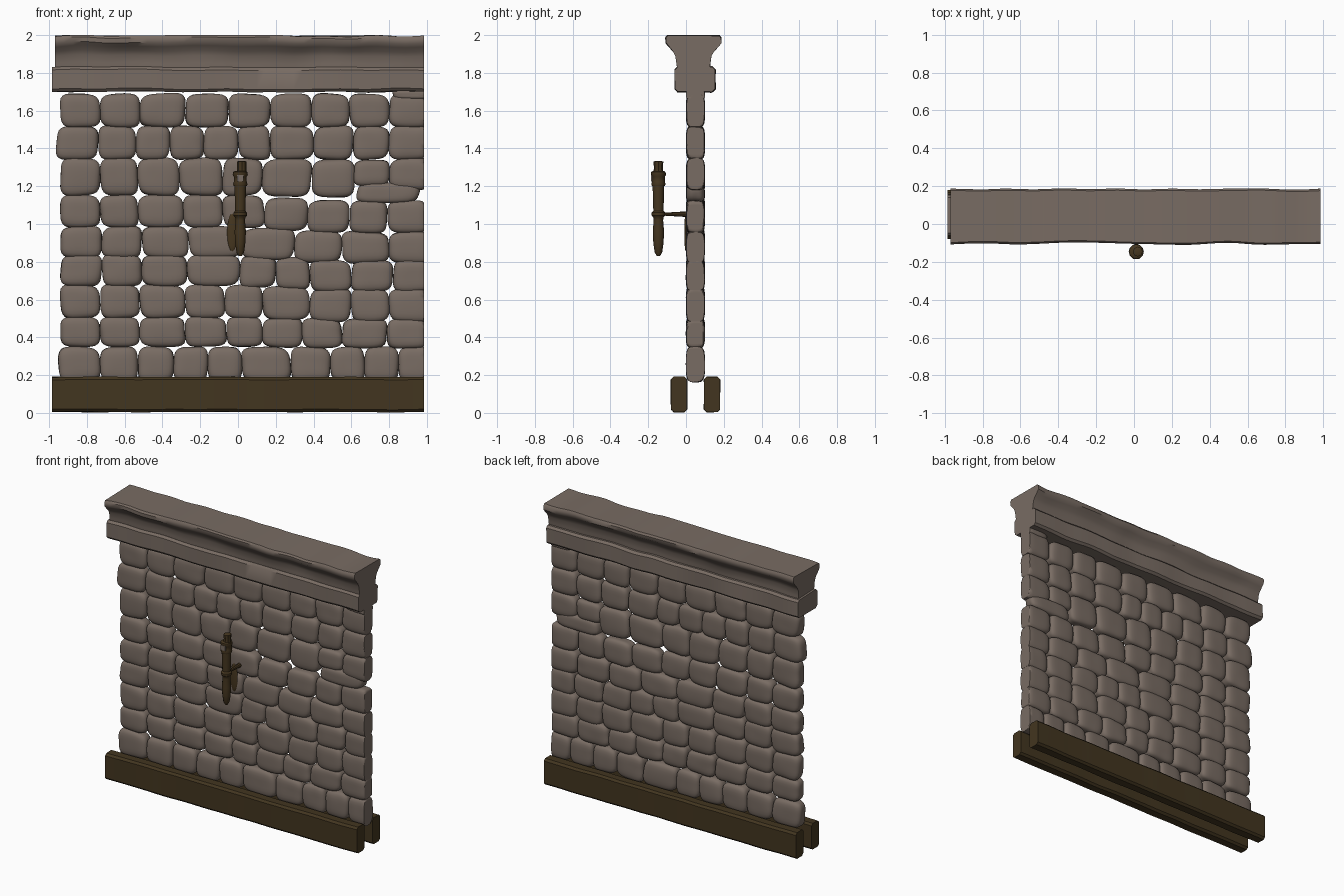
import bpy, bmesh, math, random
from mathutils import Vector, noise

random.seed(4)
if "Cube" in bpy.data.objects:
    bpy.data.objects.remove(bpy.data.objects["Cube"])

END = 0.985


def material(name, colour):
    m = bpy.data.materials.new(name)
    m.use_nodes = True
    m.diffuse_color = (*colour, 1)
    bsdf = m.node_tree.nodes["Principled BSDF"]
    bsdf.inputs["Base Color"].default_value = (*colour, 1)
    bsdf.inputs["Roughness"].default_value = 0.9
    return m


STONE = material("warm grey stone", (0.19, 0.15, 0.125))
WOOD = material("dark brown wood", (0.055, 0.036, 0.014))
TORCH = material("torch brown", (0.06, 0.037, 0.014))


def finish(name, bm, mat, angle=40):
    bmesh.ops.recalc_face_normals(bm, faces=bm.faces)
    mesh = bpy.data.meshes.new(name)
    bm.to_mesh(mesh)
    bm.free()
    mesh.materials.append(mat)
    ob = bpy.data.objects.new(name, mesh)
    bpy.context.collection.objects.link(ob)
    bpy.ops.object.select_all(action="DESELECT")
    ob.select_set(True)
    bpy.context.view_layer.objects.active = ob
    bpy.ops.object.shade_smooth_by_angle(angle=math.radians(angle))
    return ob


def add_stone(bm, x0, x1, z0, z1):
    """Pillow shaped stone, cut flat where it meets the end of the wall."""
    verts = bmesh.ops.create_cube(bm, size=2)["verts"]
    edges = {e for v in verts for e in v.link_edges}
    bmesh.ops.subdivide_edges(bm, edges=list(edges), cuts=7, use_grid_fill=True)
    bm.verts.ensure_lookup_table()
    shear, taper = random.uniform(-.06, .06), random.uniform(-.07, .07)
    seed = Vector([random.uniform(0, 50) for _ in range(3)])
    for v in bm.verts:
        if v.tag:
            continue
        c = v.co
        p = c / sum(abs(a) ** 4 for a in c) ** 0.25
        p *= 1 + 0.05 * noise.noise(p + seed)
        x = p.x + shear * p.z
        z = p.z * (1 + taper * p.x)
        v.co = ((x0 + x1) / 2 + x * (x1 - x0) / 2, 0.05 + p.y * 0.05,
                (z0 + z1) / 2 + z * (z1 - z0) / 2)
        v.co.x = min(v.co.x, END)
        v.tag = True


# Stone courses: bottom, top, droop at the right, joint positions (hundredths)
courses = [
    (16.5, 35, 0, [-95, -73, -53, -34, -16, 2, 28, 49, 67, 85, 103]),
    (35, 51, -1, [-94, -73, -52, -28, -6, 13, 34, 55, 79, 101]),
    (50, 68, -2, [-94, -73, -52, -28, -7, 13, 38, 60, 80, 102]),
    (67, 84, -3, [-94, -72, -51, -27, 1, 20, 38, 60, 82, 103]),
    (82, 99, -3, [-94, -72, -51, -26, 2, 30, 55, 80, 103]),
    (98, 115.5, -3, [-94, -73, -53, -29, -8, 14, 37, 59, 79, 101]),
    (115, 135, -1, [-94, -73, -53, -31, -8, 13, 39, 62]),
    (134, 152, 0, [-96, -74, -54, -36, -18, 0, 17, 40, 61, 80, 102]),
    (151, 169, 0, [-94, -73, -52, -28, -5, 17, 39, 59, 80, 102]),
]
for n, (low, high, droop, joints) in enumerate(courses, 1):
    bm = bmesh.new()
    for a, b in zip(joints, joints[1:]):
        d = droop * min(1, max(0, (a + b) / 100))
        add_stone(bm, a / 100, b / 100, (low + d) / 100, (high + d) / 100)
    finish(f"stone_course_{n}", bm, STONE, 60)

# Smaller filler stones at the right of the wall
bm = bmesh.new()
for box in [(.61, .80, 1.20, 1.34), (.80, 1.02, 1.18, 1.35),
            (.63, .96, 1.11, 1.22), (.82, 1.08, 1.66, 1.71)]:
    add_stone(bm, *box)
finish("filler_stones", bm, STONE, 60)


def extrude_profile(name, profile, x0, x1, mat, wobble, steps=40):
    """Sweep a closed (y, z) profile along x with a slightly uneven surface."""
    bm = bmesh.new()
    rings = []
    for i in range(steps + 1):
        x = x0 + (x1 - x0) * i / steps
        ring = []
        for y, z in profile:
            dy = wobble * noise.noise((x * 4, z * 5, y * 6))
            dz = wobble * noise.noise((x * 5, y * 6, z * 4 + 20))
            ring.append(bm.verts.new((x, y + dy, z + min(dz, 2.0 - z))))
        rings.append(ring)
    k = len(profile)
    for r, s in zip(rings, rings[1:]):
        for j in range(k):
            bm.faces.new((r[j], r[(j + 1) % k], s[(j + 1) % k], s[j]))
    bm.faces.new(rings[0])
    bm.faces.new(rings[-1])
    return finish(name, bm, mat)


def mirrored(half, mid):
    """Close a half profile of (half width, z) around the middle y."""
    return [(mid - w, z) for w, z in half] + [(mid + w, z) for w, z in reversed(half)]


def block(half_y, z0, z1, c):
    return [(half_y - c, z0), (half_y, z0 + c), (half_y, z1 - c), (half_y - c, z1)]


# Capping: plain band below, flared moulding above
extrude_profile("cap_band", mirrored(block(.107, 1.70, 1.83, .015), .047),
                -END, END, STONE, .008)
flare = [(.082, 1.80), (.086, 1.85), (.09, 1.89), (.103, 1.915), (.125, 1.94),
         (.143, 1.96), (.145, 1.985), (.136, 1.998)]
extrude_profile("cap_moulding", mirrored(flare, .04), -.97, END, STONE, .012)

# Timber skirting on both sides of the wall
for name, mid in (("front_skirting", -.037), ("back_skirting", .138)):
    extrude_profile(name, mirrored(block(.042, .005, .19, .014), mid),
                    -END, END, WOOD, .004)


def lathe(name, profile, origin, mat, sides=12):
    bm = bmesh.new()
    rings = []
    for r, z in profile:
        rings.append([bm.verts.new((origin[0] + r * math.cos(t), origin[1] + r * math.sin(t), z))
                      for t in (math.tau * i / sides for i in range(sides))])
    for a, b in zip(rings, rings[1:]):
        for j in range(sides):
            bm.faces.new((a[j], a[(j + 1) % sides], b[(j + 1) % sides], b[j]))
    bm.faces.new(rings[0])
    bm.faces.new(rings[-1])
    return finish(name, bm, mat)


# Torch: tapered handle with grip rings and a narrow head
tx, ty = .012, -.146
lathe("torch_handle", [(.008, .83), (.02, .85), (.027, .90), (.03, .96), (.025, 1.02),
                       (.027, 1.035), (.036, 1.045), (.036, 1.06), (.027, 1.07),
                       (.029, 1.14), (.031, 1.21)], (tx, ty), TORCH)
lathe("torch_collar", [(.034, 1.20), (.038, 1.21), (.034, 1.225), (.034, 1.25),
                       (.04, 1.26), (.038, 1.275), (.03, 1.28)], (tx, ty), TORCH)
lathe("torch_head", [(.026, 1.27), (.024, 1.30), (.026, 1.33), (.018, 1.333)],
      (tx + .008, ty), TORCH, 8)
# Pale metal clasp at the front of the collar
bm = bmesh.new()
bmesh.ops.create_cube(bm, size=1)
bmesh.ops.scale(bm, vec=(.035, .008, .035), verts=bm.verts)
bmesh.ops.translate(bm, vec=(tx, ty - .036, 1.243), verts=bm.verts)
finish("torch_clasp", bm, STONE)

# Bracket arm, widening where it enters the wall
bm = bmesh.new()
bmesh.ops.create_cone(bm, cap_ends=True, segments=8, radius1=.007, radius2=.016, depth=.15)
for v in bm.verts:
    v.co = (tx + v.co.x, -.055 + v.co.z, 1.052 + v.co.y)
finish("bracket_arm", bm, TORCH)

# Bracket back plate on the wall
bm = bmesh.new()
bmesh.ops.create_uvsphere(bm, u_segments=12, v_segments=8, radius=1)
for v in bm.verts:
    v.co = (-.03 + .028 * v.co.x, -.001 + .008 * v.co.y, .955 + .1 * v.co.z)
finish("bracket_plate", bm, TORCH)
